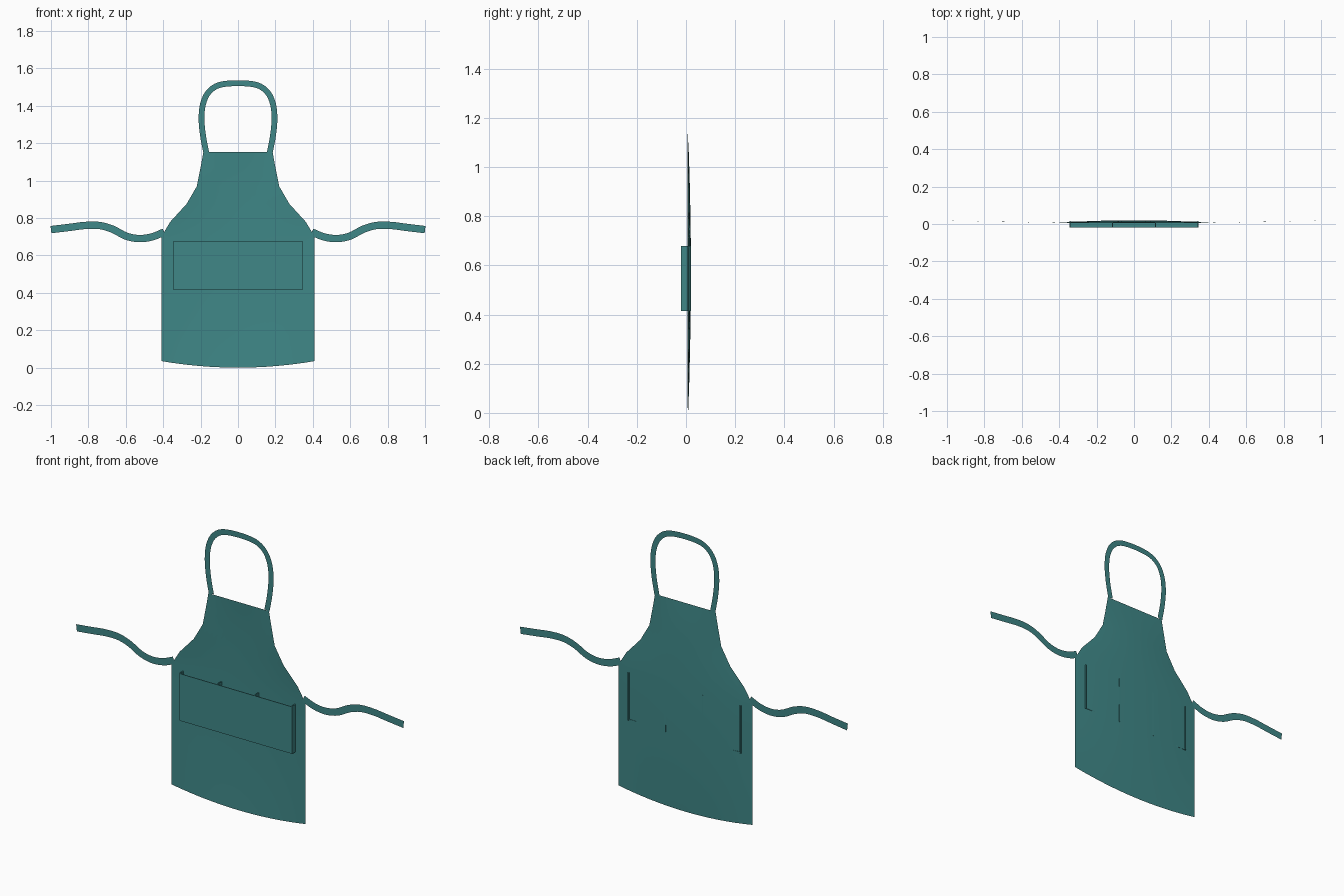
import bpy, math
from mathutils import Vector

cube = bpy.data.objects.get("Cube")
if cube:
    bpy.data.objects.remove(cube, do_unlink=True)

# Teal cloth
cloth = bpy.data.materials.new("teal_cloth")
cloth.use_nodes = True
teal = (0.05, 0.245, 0.245, 1)
cloth.diffuse_color = teal
bsdf = cloth.node_tree.nodes["Principled BSDF"]
bsdf.inputs["Base Color"].default_value = teal
bsdf.inputs["Roughness"].default_value = 0.9


def add_mesh(name, verts, faces, smooth=False):
    mesh = bpy.data.meshes.new(name)
    mesh.from_pydata(verts, [], faces)
    mesh.materials.append(cloth)
    for p in mesh.polygons:
        p.use_smooth = smooth
    obj = bpy.data.objects.new(name, mesh)
    bpy.context.collection.objects.link(obj)
    return obj


def grid_faces(rows, cols):
    return [(r * cols + c, r * cols + c + 1, (r + 1) * cols + c + 1, (r + 1) * cols + c)
            for r in range(rows - 1) for c in range(cols - 1)]


def box(name, x0, x1, y0, y1, z0, z1):
    verts = [(x, y, z) for x in (x0, x1) for y in (y0, y1) for z in (z0, z1)]
    faces = [(0, 1, 3, 2), (4, 6, 7, 5), (0, 4, 5, 1), (2, 3, 7, 6), (0, 2, 6, 4), (1, 5, 7, 3)]
    return add_mesh(name, verts, faces)


def spline(pts, steps=4):
    """Smooth path through the points."""
    pts = [Vector(p) for p in pts]
    ext = [2 * pts[0] - pts[1]] + pts + [2 * pts[-1] - pts[-2]]
    out = []
    for a, b, c, d in zip(ext, ext[1:], ext[2:], ext[3:]):
        for s in range(steps):
            t = s / steps
            out.append(0.5 * (2 * b + (c - a) * t + (2 * a - 5 * b + 4 * c - d) * t * t
                              + (3 * b - a - 3 * c + d) * t ** 3))
    return out + [pts[-1]]


def ribbon(name, pts, width):
    """Flat strap following a path in the upright plane."""
    path = spline(pts)
    verts = []
    for i, p in enumerate(path):
        tan = path[min(i + 1, len(path) - 1)] - path[max(i - 1, 0)]
        side = Vector((-tan.z, 0, tan.x)).normalized() * width / 2
        verts += [p + side, p - side]
    return add_mesh(name, verts, grid_faces(len(path), 2), True)


# Apron panel: rows of (half width, height), bowed backwards in the middle
profile = [(0.41, 0.035), (0.41, 0.14), (0.41, 0.28), (0.41, 0.42), (0.41, 0.56), (0.41, 0.70),
           (0.362, 0.78), (0.275, 0.875), (0.22, 0.97), (0.2, 1.07), (0.185, 1.152)]
COLS = 17
verts = []
for half, z in profile:
    bow = 0.014 * math.sin(math.pi * min(1, z / 1.152)) ** 0.7
    sag = 0.035 * max(0, 1 - z / 0.42) / (1 - 0.035 / 0.42)
    for c in range(COLS):
        u = 2 * c / (COLS - 1) - 1
        verts.append((u * half, 0.006 + bow * (1 - u * u), z - sag * (1 - u * u)))
add_mesh("apron_panel", verts, grid_faces(len(profile), COLS), True)

# Neck strap
half_loop = [(0.17, 1.15), (0.187, 1.24), (0.195, 1.33), (0.187, 1.41), (0.157, 1.473),
             (0.1, 1.511), (0, 1.521)]
loop = half_loop + [(-x, z) for x, z in half_loop[-2::-1]]
ribbon("neck_strap", [(x, 0.01, z) for x, z in loop], 0.031)

# Waist ties
tie = [(0.395, 0.725), (0.46, 0.699), (0.53, 0.69), (0.6, 0.704), (0.67, 0.74), (0.74, 0.76),
       (0.82, 0.76), (0.9, 0.75), (1.0, 0.738)]
for name, s in (("left_waist_tie", 1), ("right_waist_tie", -1)):
    ribbon(name, [(s * x, 0.006 + 0.012 * (x - 0.395) / 0.605, z) for x, z in tie], 0.039)

# Three-part front pocket: open at the top
W, T, FRONT, BACK, LOW, TOP = 0.345, 0.006, -0.02, 0.017, 0.415, 0.675
box("pocket_front", -W, W, FRONT, FRONT + 0.004, LOW, TOP)
box("pocket_bottom", -W, W, FRONT, 0.013, LOW, LOW + T)
for name, x in (("right_pocket_side", -W + T / 2), ("right_pocket_divider", -0.114),
                ("left_pocket_divider", 0.114), ("left_pocket_side", W - T / 2)):
    back = BACK if abs(x) > 0.2 else 0.02
    box(name, x - T / 2, x + T / 2, FRONT, back, LOW, TOP + 0.003)
